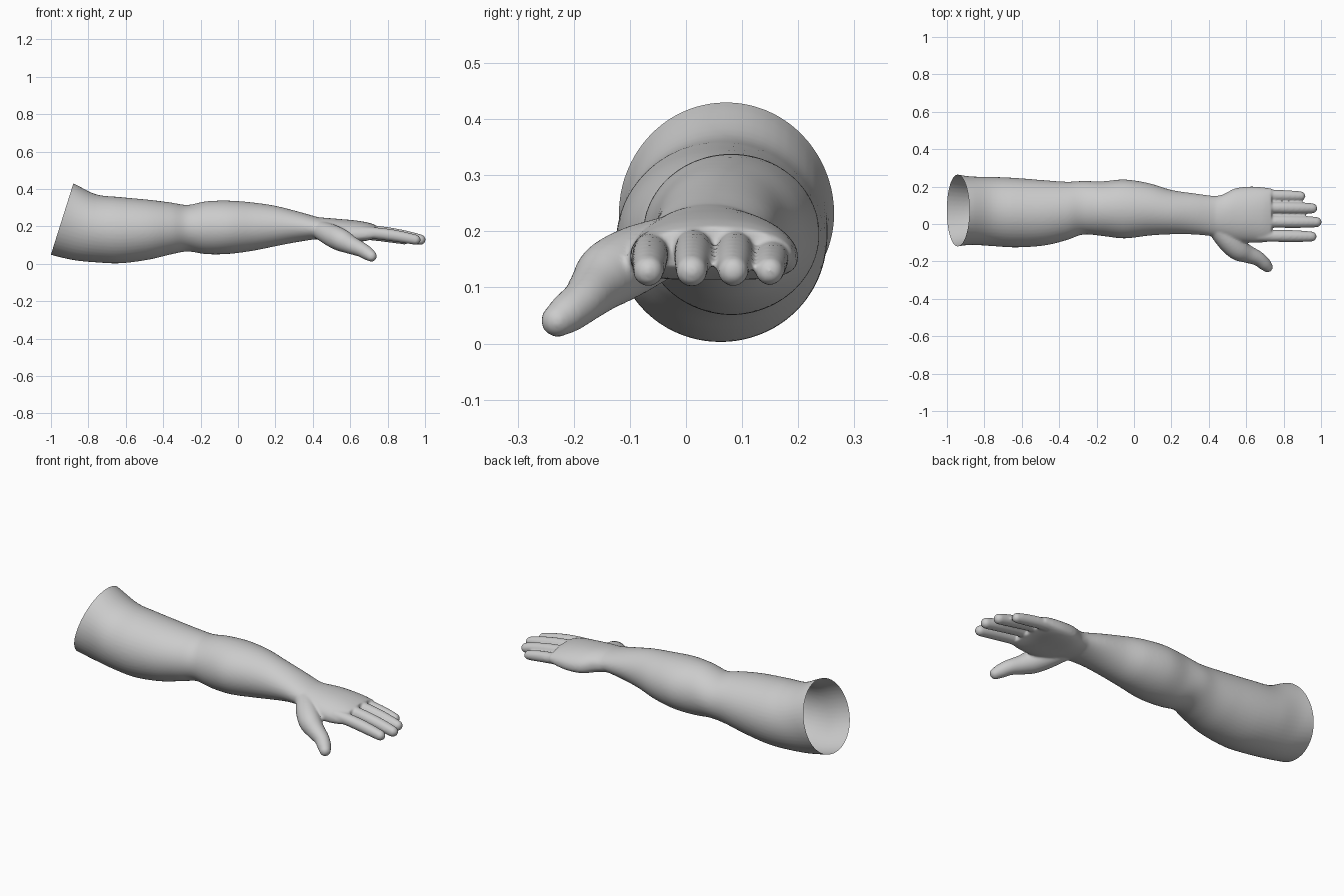
import bpy, bmesh, math
from mathutils import Vector

if "Cube" in bpy.data.objects:
    bpy.data.objects.remove(bpy.data.objects["Cube"])

bm = bmesh.new()


def smooth_path(rows, steps):
    """Catmull-Rom interpolation of rows of numbers."""
    out = []
    for i in range(len(rows) - 1):
        p0, p1, p2, p3 = (rows[max(0, min(len(rows) - 1, i + k))] for k in (-1, 0, 1, 2))
        for s in range(steps):
            t = s / steps
            out.append([0.5 * (2 * b + (c - a) * t + (2 * a - 5 * b + 4 * c - d) * t * t
                               + (3 * b - a - 3 * c + d) * t ** 3)
                        for a, b, c, d in zip(p0, p1, p2, p3)])
    out.append(list(rows[-1]))
    return out


def loft(rings):
    """Closed solid through rings of points."""
    vs = [[bm.verts.new(p) for p in r] for r in rings]
    n = len(vs[0])
    for a, b in zip(vs, vs[1:]):
        for i in range(n):
            j = (i + 1) % n
            bm.faces.new((a[i], a[j], b[j], b[i]))
    bm.faces.new(vs[0][::-1])
    bm.faces.new(vs[-1])


def body(sections, n=48):
    """Sections: x, y min, y max, z min, z max, squareness power, sideways arch."""
    rings = []
    for x, y0, y1, z0, z1, p, arch in smooth_path(sections, 5):
        ring = []
        for k in range(n):
            a = 2 * math.pi * k / n
            c, s = math.cos(a), math.sin(a)
            u = math.copysign(abs(c) ** p, c)
            v = math.copysign(abs(s) ** p, s)
            ring.append((x, (y0 + y1) / 2 + u * (y1 - y0) / 2,
                         (z0 + z1) / 2 + v * (z1 - z0) / 2 - arch * u * u))
        rings.append(ring)
    loft(rings)


def digit(points, n=20):
    """Tapered tube with a round tip. Points: x, y, z, radius."""
    path = smooth_path(points, 5)
    rings = []
    for i, (x, y, z, r) in enumerate(path):
        a, b = path[max(i - 1, 0)], path[min(i + 1, len(path) - 1)]
        d = (Vector(b[:3]) - Vector(a[:3])).normalized()
        side = d.cross(Vector((0, 0, 1))).normalized()
        up = side.cross(d)
        rings.append([Vector((x, y, z)) + r * (math.cos(t) * side + math.sin(t) * up)
                      for t in (2 * math.pi * k / n for k in range(n))])
    loft(rings)
    tip = bmesh.ops.create_icosphere(bm, subdivisions=3, radius=path[-1][3])
    bmesh.ops.translate(bm, verts=tip["verts"], vec=path[-1][:3])


# upper arm, elbow and forearm
body([
    (-1.08, -.14, .285, .07, .50, 1, 0),
    (-1.00, -.13, .275, .048, .475, 1, 0),
    (-.88, -.112, .255, .02, .43, 1, 0),
    (-.76, -.118, .252, .008, .372, 1, 0),
    (-.63, -.125, .246, .003, .357, 1, 0),
    (-.48, -.115, .234, .022, .343, 1, 0),
    (-.36, -.086, .226, .05, .328, 1, 0),
    (-.27, -.056, .23, .066, .315, 1, 0),
    (-.17, -.064, .228, .052, .334, 1, 0),
    (-.05, -.077, .238, .053, .338, 1, 0),
    (.08, -.062, .218, .07, .328, 1, 0),
    (.20, -.055, .182, .094, .31, 1, 0),
    (.32, -.056, .164, .117, .28, 1, 0),
    (.44, -.068, .15, .134, .247, .95, .005),
    (.50, -.08, .168, .13, .243, .95, .008),
])
# palm
body([
    (.40, -.058, .148, .135, .25, .95, .005),
    (.47, -.075, .156, .125, .246, .9, .01),
    (.54, -.095, .19, .115, .24, .85, .018),
    (.62, -.10, .2, .115, .233, .85, .02),
    (.69, -.098, .196, .125, .222, .8, .018),
    (.735, -.092, .19, .137, .208, .8, .014),
])
# four fingers: base y, tip y, tip x, base z, radius
for y0, y1, x1, z0, r in [(-.062, -.067, .949, .168, .032), (.014, .010, .975, .176, .033),
                          (.089, .084, .953, .174, .032), (.156, .149, .891, .158, .030)]:
    x0 = .66
    digit([(x0 + (x1 - x0) * t, y0 + (y1 - y0) * t, z0 + (.129 - z0) * t ** 1.6, r * k)
           for t, k in ((0, 1), (.3, 1), (.55, 1), (.8, .95), (1, .86))])
# thumb
digit([(.44, -.02, .18, .05), (.50, -.085, .152, .06), (.555, -.135, .125, .06),
       (.605, -.16, .10, .049), (.66, -.183, .076, .040), (.695, -.211, .054, .036),
       (.713, -.229, .041, .030)])

bmesh.ops.recalc_face_normals(bm, faces=bm.faces[:])
mesh = bpy.data.meshes.new("arm")
bm.to_mesh(mesh)
bm.free()
arm = bpy.data.objects.new("arm", mesh)
bpy.context.collection.objects.link(arm)
bpy.context.view_layer.objects.active = arm
arm.select_set(True)

# fuse all parts into one skin
rm = arm.modifiers.new("fuse", "REMESH")
rm.mode = "VOXEL"
rm.voxel_size = .0065
sm = arm.modifiers.new("soften", "SMOOTH")
sm.factor = .5
sm.iterations = 8
for name in ("fuse", "soften"):
    bpy.ops.object.modifier_apply(modifier=name)

# slanted open end at the shoulder
bm = bmesh.new()
bm.from_mesh(arm.data)
bmesh.ops.bisect_plane(bm, geom=bm.verts[:] + bm.edges[:] + bm.faces[:],
                       plane_co=(-1, 0, .05), plane_no=(-.38, 0, .12), clear_outer=True)
bm.to_mesh(arm.data)
bm.free()
bpy.ops.object.shade_smooth()
